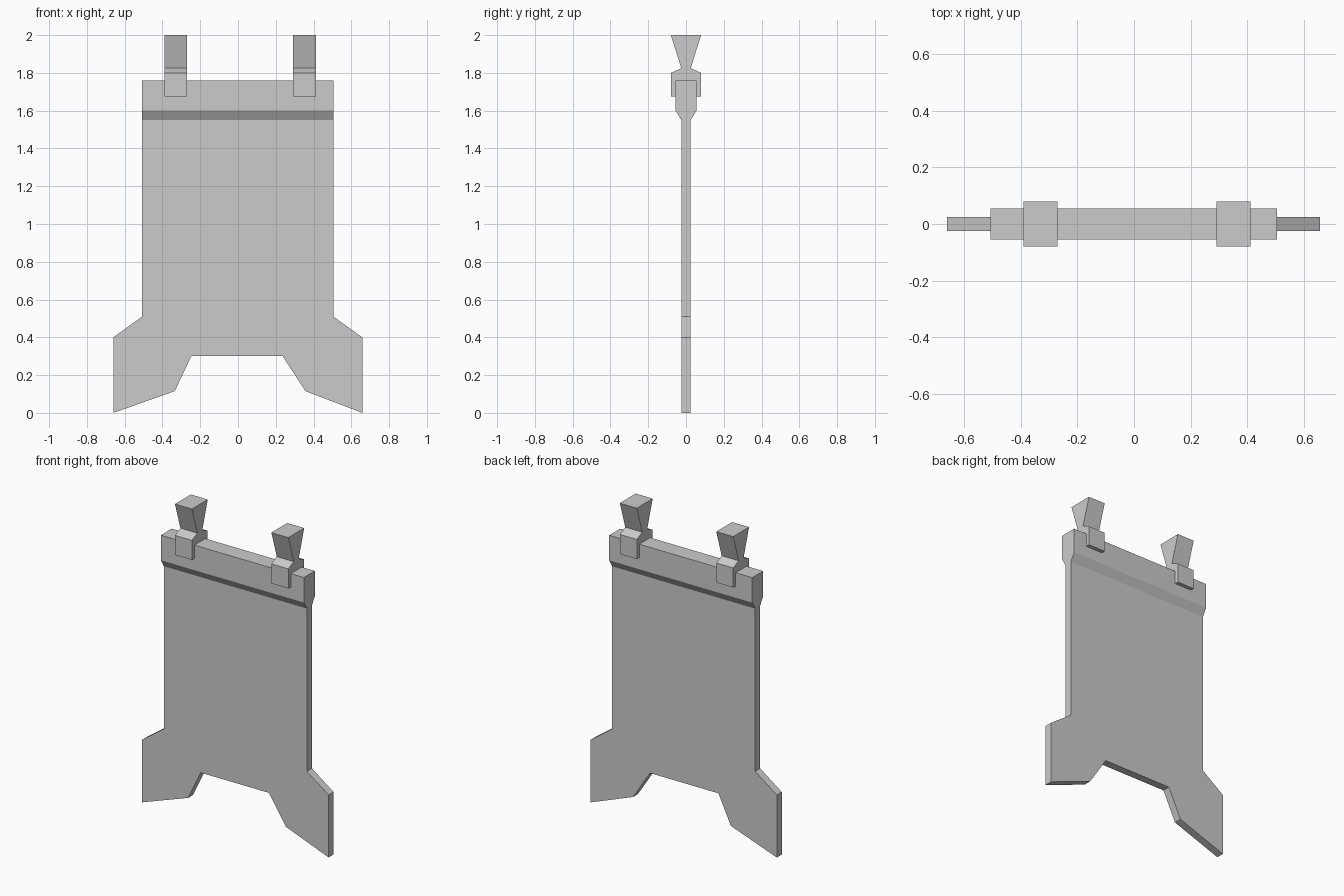
import bpy
import bmesh
from mathutils import Vector

cube = bpy.data.objects.get("Cube")
if cube:
    bpy.data.objects.remove(cube, do_unlink=True)

# One plain grey for everything
grey = bpy.data.materials.new("plain grey")
grey.use_nodes = True
colour = (0.6, 0.6, 0.6, 1)
grey.diffuse_color = colour
grey.node_tree.nodes["Principled BSDF"].inputs["Base Color"].default_value = colour


def extrude_profile(name, points, axis, start, end):
    """Sweep a flat outline along x (points are y, z) or y (points are x, z)."""
    bm = bmesh.new()
    place = (lambda a, z: (start, a, z)) if axis == "x" else (lambda a, z: (a, start, z))
    face = bm.faces.new([bm.verts.new(place(a, z)) for a, z in points])
    ext = bmesh.ops.extrude_face_region(bm, geom=[face])
    depth = end - start
    move = Vector((depth, 0, 0)) if axis == "x" else Vector((0, depth, 0))
    bmesh.ops.translate(bm, vec=move,
                        verts=[v for v in ext["geom"] if isinstance(v, bmesh.types.BMVert)])
    bmesh.ops.recalc_face_normals(bm, faces=bm.faces)
    mesh = bpy.data.meshes.new(name)
    bm.to_mesh(mesh)
    bm.free()
    mesh.materials.append(grey)
    obj = bpy.data.objects.new(name, mesh)
    bpy.context.collection.objects.link(obj)
    return obj


def mirrored(half):
    """Close a right-hand half outline, listed bottom to top, on the other side."""
    return half + [(-a, z) for a, z in reversed(half)]


plate, bar, clip = 0.025, 0.055, 0.08   # half thicknesses
left, right = -0.507, 0.505             # edges of the panel

# Thin hanging panel with two flared lower corners
extrude_profile("panel", [
    (left, 1.57), (left, 0.51), (-0.66, 0.40), (-0.66, 0.0), (-0.335, 0.115),
    (-0.247, 0.30), (0.237, 0.30), (0.357, 0.115), (0.658, 0.0), (0.658, 0.40),
    (right, 0.51), (right, 1.57)], "y", -plate, plate)

# Thick top bar, tapering down into the panel
extrude_profile("top_bar", mirrored([(plate, 1.55), (bar, 1.6), (bar, 1.76)]),
                "x", left, right)

# Saddle clips over the bar, each with a flared hook block on top
saddle = mirrored([(bar, 1.76), (bar, 1.675), (clip, 1.675), (clip, 1.80), (plate, 1.825)])
flare = mirrored([(plate, 1.825), (clip, 2.0)])
for side, centre in (("right", -0.33), ("left", 0.352)):
    for part, profile in (("clip", saddle), ("hook", flare)):
        extrude_profile(f"{side}_{part}", profile, "x", centre - 0.06, centre + 0.06)
